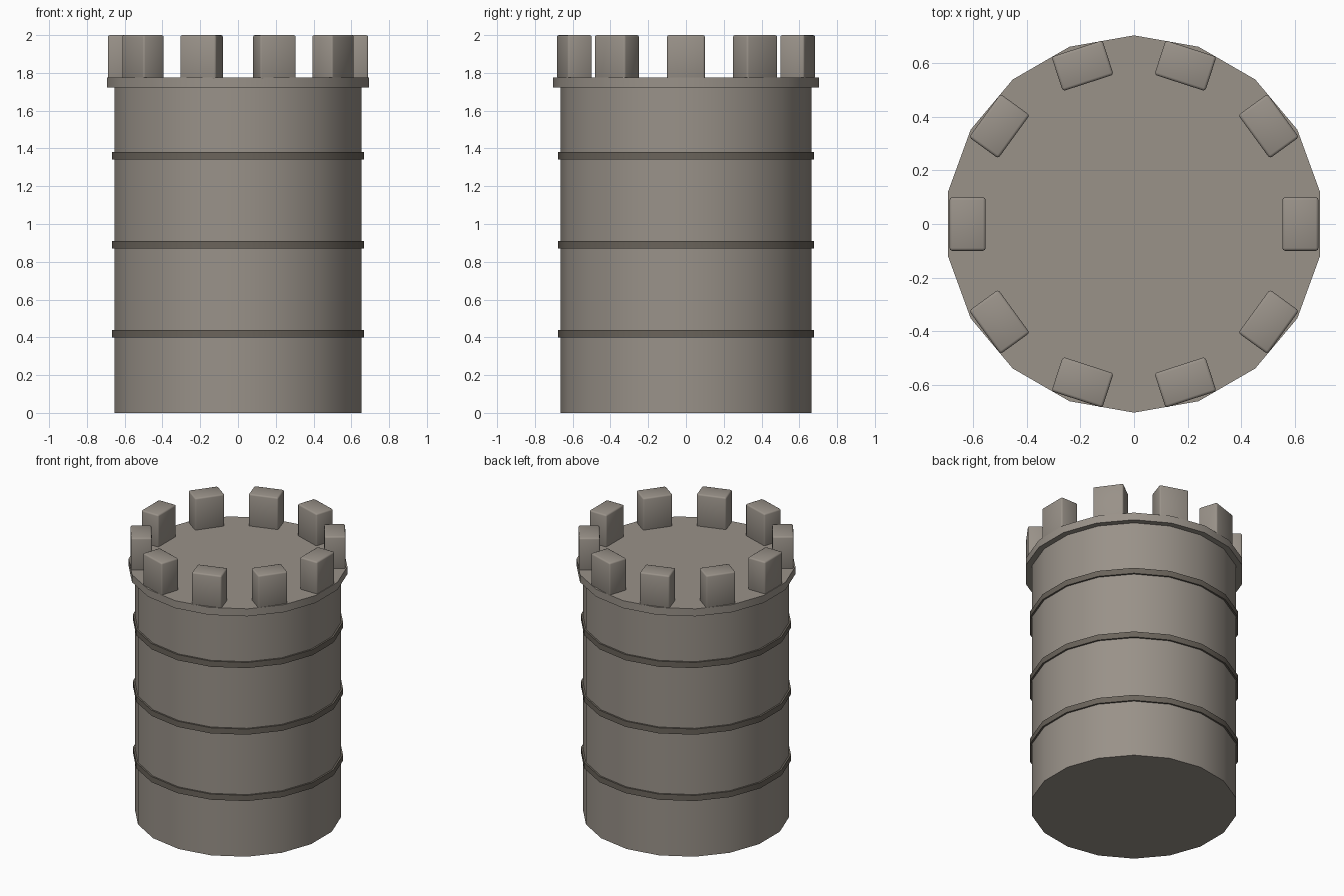
import bpy
import math

cube = bpy.data.objects.get("Cube")
if cube:
    bpy.data.objects.remove(cube, do_unlink=True)


def make_material(name, rgb):
    mat = bpy.data.materials.new(name)
    mat.use_nodes = True
    mat.diffuse_color = (*rgb, 1)
    mat.node_tree.nodes["Principled BSDF"].inputs["Base Color"].default_value = (*rgb, 1)
    return mat


stone = make_material("warm grey stone", (0.32, 0.287, 0.25))
dark_stone = make_material("dark stone", (0.145, 0.127, 0.105))


def drum(name, radius, bottom, top, mat):
    """Eighteen-sided drum with smooth walls and sharp caps."""
    bpy.ops.mesh.primitive_cylinder_add(vertices=18, radius=radius, depth=top - bottom,
                                        location=(0, 0, (bottom + top) / 2))
    obj = bpy.context.object
    obj.name = name
    obj.data.materials.append(mat)
    bpy.ops.object.shade_smooth_by_angle(angle=math.radians(30))
    return obj


# Tower wall and the overhanging rim
drum("tower_wall", 0.665, 0, 1.73, stone)
drum("tower_rim", 0.705, 1.722, 1.775, stone)

# Dark bands around the wall
for i, height in enumerate((0.42, 0.89, 1.362)):
    drum(f"wall_band_{i + 1}", 0.677, height - 0.02, height + 0.02, dark_stone)

# Ring of battlements with softened edges
COUNT = 10
for i in range(COUNT):
    angle = i * math.tau / COUNT
    bpy.ops.mesh.primitive_cube_add(
        size=1, location=(0.622 * math.cos(angle), 0.622 * math.sin(angle), 1.88),
        rotation=(0, 0, angle), scale=(0.135, 0.2, 0.24))
    block = bpy.context.object
    block.name = f"battlement_{i + 1}"
    bpy.ops.object.transform_apply(location=False, rotation=False, scale=True)
    block.data.materials.append(stone)
    bevel = block.modifiers.new("soft_edges", "BEVEL")
    bevel.width = 0.01
    bevel.segments = 2
    bpy.ops.object.shade_smooth()
